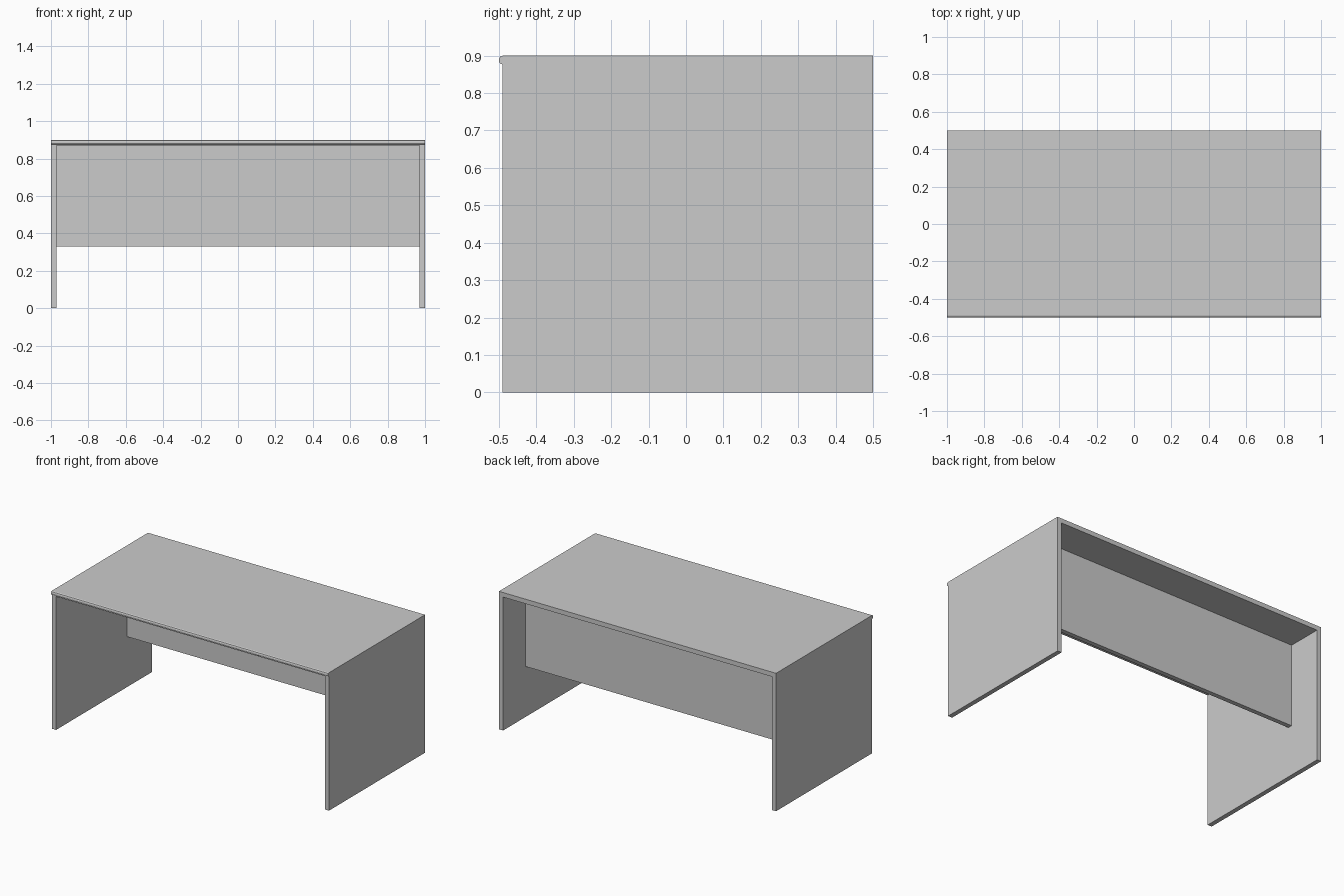
import bpy
import bmesh
from mathutils import Vector

default = bpy.data.objects.get("Cube")
if default:
    bpy.data.objects.remove(default, do_unlink=True)

grey = bpy.data.materials.new("light_grey")
grey.use_nodes = True
colour = (0.6, 0.6, 0.6, 1)
grey.diffuse_color = colour
grey.node_tree.nodes["Principled BSDF"].inputs["Base Color"].default_value = colour

HEIGHT = 0.9
BOARD = 0.03
FRONT, BACK = -0.49, 0.5


def extrude_profile(name, points, direction):
    """Fill a flat outline and extrude it into a solid."""
    bm = bmesh.new()
    face = bm.faces.new([bm.verts.new(p) for p in points])
    result = bmesh.ops.extrude_face_region(bm, geom=[face], use_keep_orig=True)
    moved = [v for v in result["geom"] if isinstance(v, bmesh.types.BMVert)]
    bmesh.ops.translate(bm, verts=moved, vec=Vector(direction))
    bmesh.ops.recalc_face_normals(bm, faces=bm.faces)
    mesh = bpy.data.meshes.new(name)
    bm.to_mesh(mesh)
    bm.free()
    mesh.materials.append(grey)
    obj = bpy.data.objects.new(name, mesh)
    bpy.context.collection.objects.link(obj)
    return obj


def board(name, x0, x1, y0, y1, z0, z1):
    outline = [(x0, y0, z0), (x1, y0, z0), (x1, y0, z1), (x0, y0, z1)]
    return extrude_profile(name, outline, (0, y1 - y0, 0))


# Desktop and side panels as one continuous U-shaped frame
inner = 1 - BOARD
half = [(1, HEIGHT), (1, 0), (inner, 0), (inner, HEIGHT - BOARD)]
outline = half + [(-x, z) for x, z in reversed(half)]
extrude_profile("desk_frame", [(x, FRONT, z) for x, z in outline],
                (0, BACK - FRONT, 0))

# Privacy panel set in from the back
board("privacy_panel", -inner, inner, 0.24, 0.27, 0.33, HEIGHT - BOARD)

# Softened nosing along the front edge of the desktop
lip = [(FRONT, HEIGHT), (-0.497, 0.897), (-0.5, 0.891),
       (-0.5, 0.884), (-0.497, 0.879), (FRONT, 0.876)]
extrude_profile("front_nosing", [(-1, y, z) for y, z in lip], (2, 0, 0))
